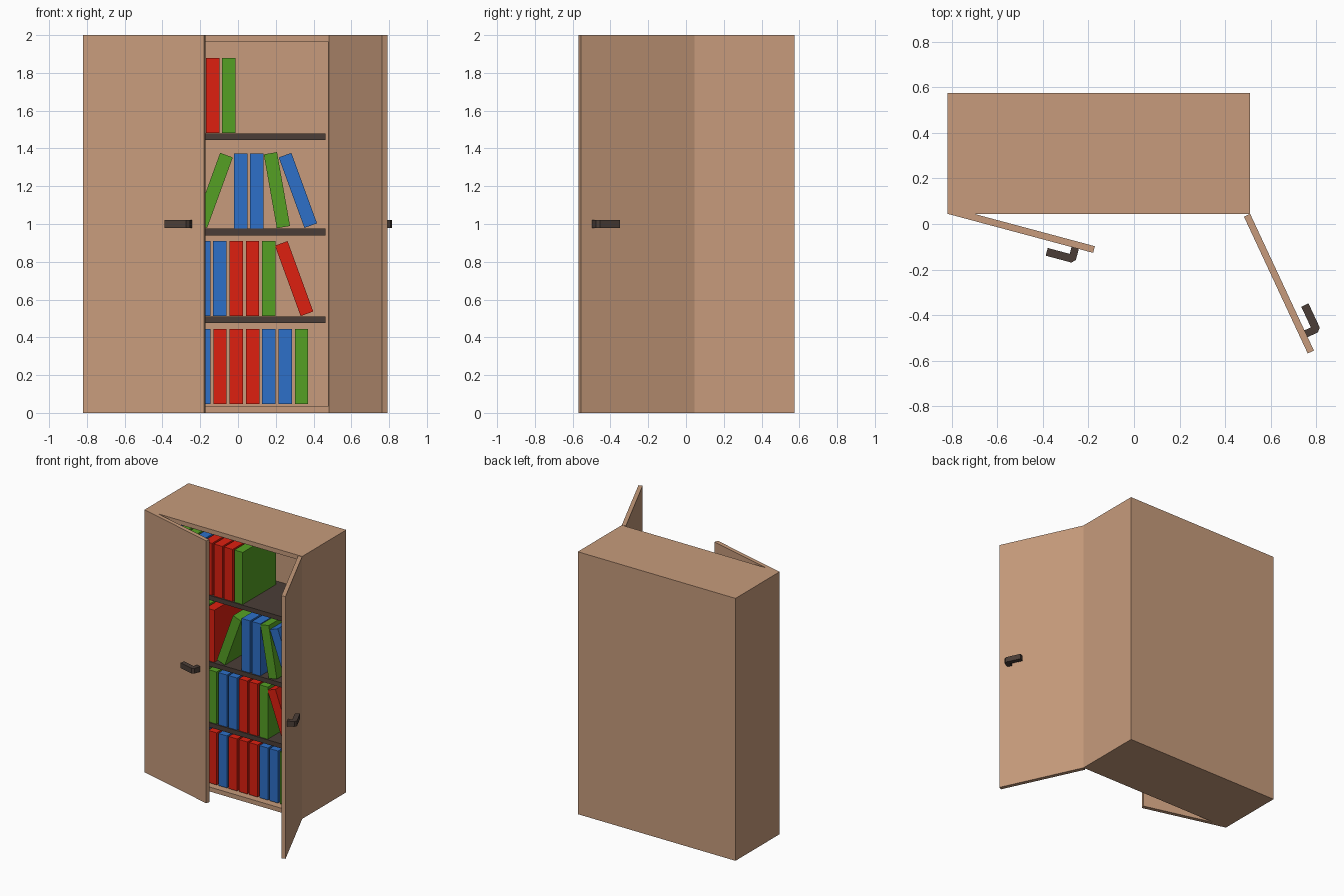
import bpy, bmesh
from math import radians
from mathutils import Matrix, Vector

if "Cube" in bpy.data.objects:
    bpy.data.objects.remove(bpy.data.objects["Cube"])


def material(name, rgb):
    m = bpy.data.materials.new(name)
    m.diffuse_color = (*rgb, 1)
    m.use_nodes = True
    m.node_tree.nodes["Principled BSDF"].inputs["Base Color"].default_value = m.diffuse_color
    return m


WOOD = material("wood", (0.57, 0.33, 0.20))
DARK = material("dark_wood", (0.07, 0.048, 0.038))
COVERS = {"r": material("red_cover", (0.73, 0.014, 0.005)),
          "b": material("blue_cover", (0.026, 0.16, 0.58)),
          "g": material("green_cover", (0.09, 0.35, 0.017))}


def finish(name, bm, mat, matrix=Matrix()):
    bmesh.ops.recalc_face_normals(bm, faces=bm.faces)
    mesh = bpy.data.meshes.new(name)
    bm.to_mesh(mesh)
    bm.free()
    mesh.materials.append(mat)
    ob = bpy.data.objects.new(name, mesh)
    ob.matrix_world = matrix
    bpy.context.collection.objects.link(ob)
    return ob


def box_bm(lo, hi):
    bm = bmesh.new()
    lo, hi = Vector(lo), Vector(hi)
    bmesh.ops.create_cube(bm, size=1, matrix=Matrix.Translation((lo + hi) / 2)
                          @ Matrix.Diagonal((*(hi - lo), 1)))
    return bm


def prism_bm(points, z0, z1):
    bm = bmesh.new()
    face = bm.faces.new([bm.verts.new((x, y, z0)) for x, y in points])
    out = bmesh.ops.extrude_face_region(bm, geom=[face])
    top = [v for v in out["geom"] if isinstance(v, bmesh.types.BMVert)]
    bmesh.ops.translate(bm, verts=top, vec=(0, 0, z1 - z0))
    return bm


# Carcass: a box whose front is inset and pushed back to leave thick walls
X0, X1, Y0, Y1, WALL = -0.82, 0.51, 0.045, 0.575, 0.048
bm = box_bm((X0, Y0, 0), (X1, Y1, 2))
bm.normal_update()
front = min(bm.faces, key=lambda f: f.calc_center_median().y)
bmesh.ops.inset_region(bm, faces=[front], thickness=WALL)
out = bmesh.ops.extrude_face_region(bm, geom=[front])
bmesh.ops.translate(bm, vec=(0, Y1 - Y0 - WALL, 0),
                    verts=[v for v in out["geom"] if isinstance(v, bmesh.types.BMVert)])
if front.is_valid:
    bmesh.ops.delete(bm, geom=[front], context="FACES_ONLY")
finish("cabinet", bm, WOOD)

# Shelves
for i, z in enumerate((0.475, 0.94, 1.445)):
    finish(f"shelf_{i + 1}", box_bm((X0 + WALL, 0.07, z), (X1 - WALL, Y1 - WALL, z + 0.035)), DARK)

# Doors and angled handles, swung about the front corners
HANDLE = [(0.565, 0.005), (0.565, -0.031), (0.465, -0.031), (0.465, -0.066),
          (0.582, -0.066), (0.598, -0.05), (0.598, 0.005)]
for side, s, hinge_x, angle in (("left", 1, X0, -15), ("right", -1, X1, 115)):
    swing = Matrix.Translation((hinge_x, Y0, 0)) @ Matrix.Rotation(radians(angle), 4, "Z")
    x0, x1 = sorted((0, s * 0.663))
    finish(f"{side}_door", box_bm((x0, 0, 0), (x1, 0.03, 2)), WOOD, swing)
    finish(f"{side}_handle", prism_bm([(s * x, y) for x, y in HANDLE], 0.98, 1.02), DARK, swing)

# Books
PITCH, BOOK_H, BOOK_W = 0.0863, 0.397, 0.071


def book(color, x, z, lean=0):
    """A book centred at x, z, with its top leaning toward +x for positive degrees."""
    m = Matrix.Translation((x, 0.275, z)) @ Matrix.Rotation(radians(lean), 4, "Y")
    finish("book", box_bm((-BOOK_W / 2, -0.2, -BOOK_H / 2), (BOOK_W / 2, 0.2, BOOK_H / 2)),
           COVERS[color], m)


# Upright rows: colours left to right, centre of the last book, shelf height
for row, last, z in (("gbrgbrbrrrbbg", 0.336, 0.048), ("rgbrggbbrrg", 0.163, 0.512),
                     ("bgrbgr", -0.288, 0.977), ("bb", 0.10, 0.977),
                     ("rbggbrrrg", -0.048, 1.482)):
    for i, c in enumerate(reversed(row)):
        book(c, last - i * PITCH, z + BOOK_H / 2)

# Leaning books
for c, x, z, lean in (("r", 0.297, 0.711, -20), ("g", -0.129, 1.178, 20),
                      ("g", 0.206, 1.179, -10), ("b", 0.317, 1.178, -20)):
    book(c, x, z, lean)
